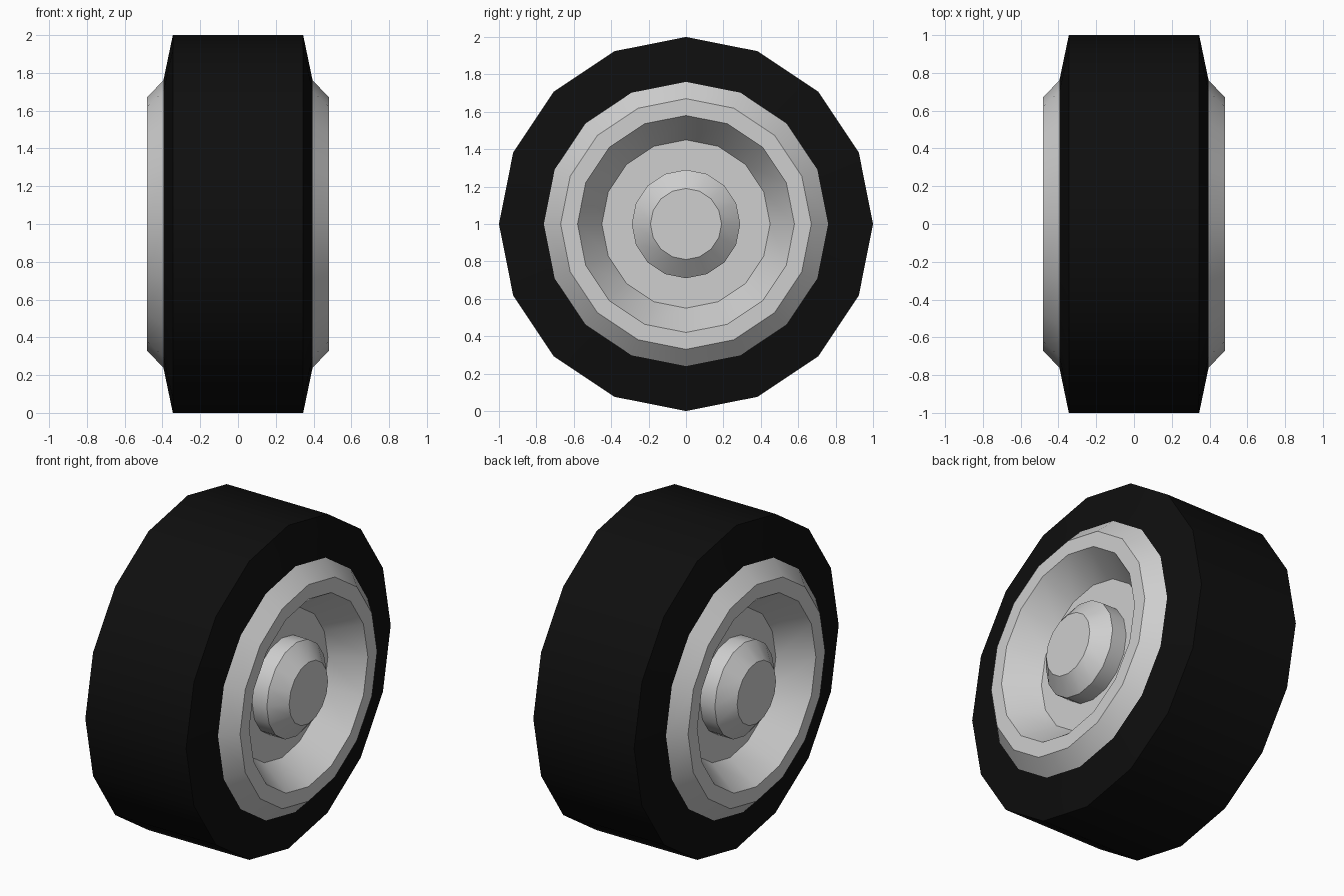
import bpy
import bmesh
from math import cos, sin, pi, radians

SIDES = 16

cube = bpy.data.objects.get("Cube")
if cube:
    bpy.data.objects.remove(cube, do_unlink=True)


def make_material(name, grey):
    mat = bpy.data.materials.new(name)
    mat.use_nodes = True
    colour = (grey, grey, grey, 1)
    mat.diffuse_color = colour
    mat.node_tree.nodes["Principled BSDF"].inputs["Base Color"].default_value = colour
    return mat


def lathe(name, profile, mat, cap_end=False):
    """Turn (x, radius) points about the axle and mirror them to the other side."""
    bm = bmesh.new()
    rings = [[bm.verts.new((x, r * cos(2 * pi * k / SIDES), r * sin(2 * pi * k / SIDES)))
              for k in range(SIDES)] for x, r in profile]
    for a, b in zip(rings, rings[1:]):
        for k in range(SIDES):
            n = (k + 1) % SIDES
            bm.faces.new((a[k], a[n], b[n], b[k]))
    if cap_end:
        bm.faces.new(rings[-1])
    mesh = bpy.data.meshes.new(name)
    bmesh.ops.recalc_face_normals(bm, faces=bm.faces)
    # Make sure the surface faces away from the axle and hub centre
    first = bm.faces[:][0]
    if first.normal.dot(first.calc_center_median()) < 0:
        bmesh.ops.reverse_faces(bm, faces=bm.faces)
    bm.to_mesh(mesh)
    bm.free()
    mesh.materials.append(mat)
    obj = bpy.data.objects.new(name, mesh)
    obj.location.z = 1
    bpy.context.collection.objects.link(obj)
    mirror = obj.modifiers.new("both_sides", 'MIRROR')
    mirror.use_clip = True
    bpy.ops.object.select_all(action='DESELECT')
    obj.select_set(True)
    bpy.context.view_layer.objects.active = obj
    bpy.ops.object.shade_smooth_by_angle(angle=radians(30))
    # The tread meets its sidewalls, and the rim its steps, at crisp edges
    return obj


rubber = make_material("black_rubber", 0.0045)
metal = make_material("light_grey_metal", 0.62)

# Tyre: flat tread and slightly tapered sidewalls
lathe("tyre", [(0, 1), (0.345, 1), (0.395, 0.76)], rubber)

# Rim: bevelled outer edge, flat lip, sloping dish and dish floor
lathe("rim", [(0.395, 0.76), (0.483, 0.67), (0.483, 0.58), (0.30, 0.45)], metal, cap_end=True)

# Hub: short barrel with a bevelled cap
lathe("hub", [(0.30, 0.29), (0.40, 0.29), (0.483, 0.19)], metal, cap_end=True)
